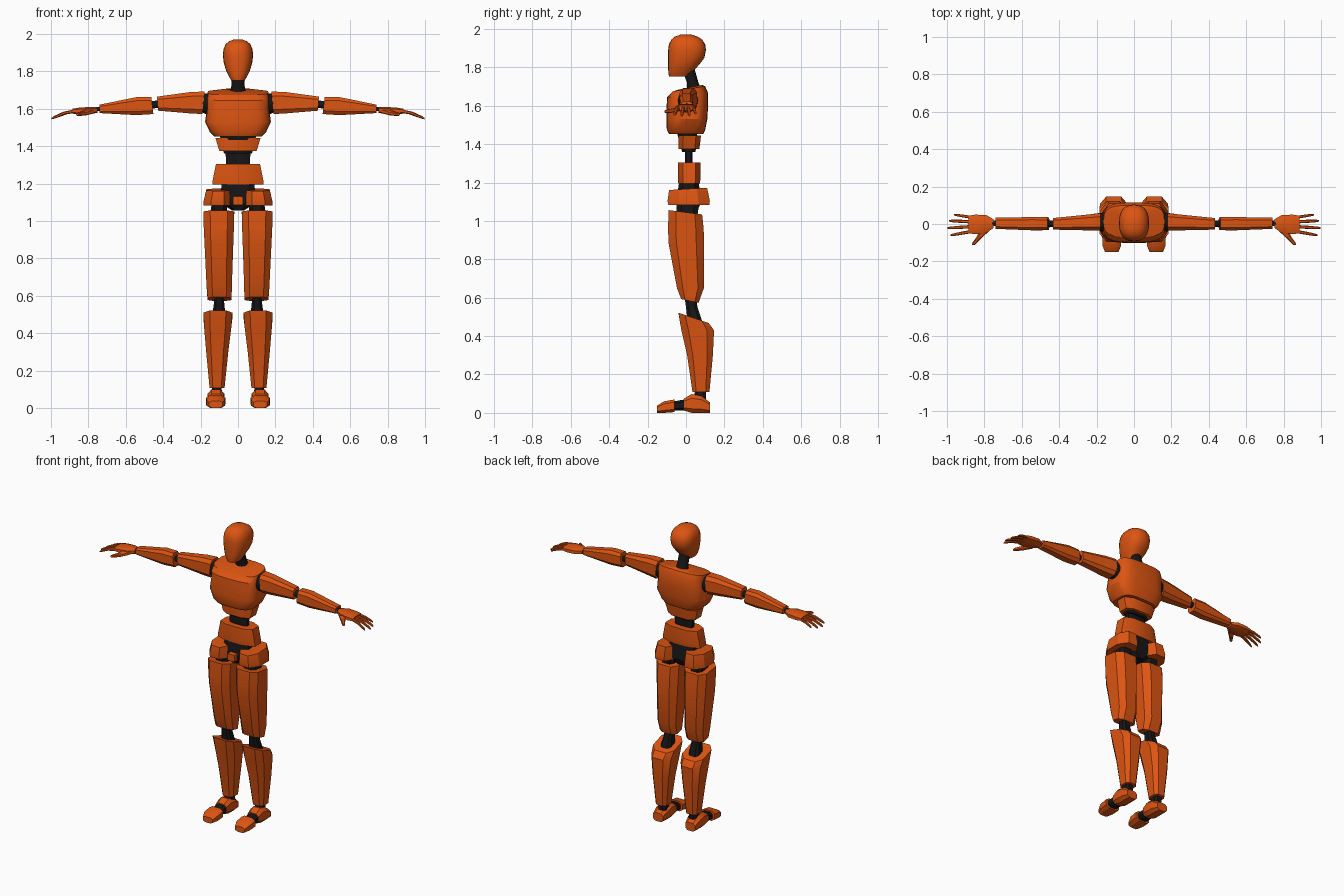
import bpy, bmesh, math


def material(name, rgb):
    m = bpy.data.materials.new(name)
    m.diffuse_color = (*rgb, 1)
    return m


ORANGE = material("orange shell", (0.72, 0.09, 0.006))
BLACK = material("black joint", (0.008, 0.008, 0.009))


def octagon(a0, a1, b0, b1, c):
    """Rectangle with chamfered corners."""
    p, q = (a1 - a0) * c, (b1 - b0) * c
    return [(a0 + p, b0), (a1 - p, b0), (a1, b0 + q), (a1, b1 - q),
            (a1 - p, b1), (a0 + p, b1), (a0, b1 - q), (a0, b0 + q)]


def rounded(a0, a1, b0, b1, power, n=24):
    """Superellipse filling the rectangle."""
    pts = []
    for i in range(n):
        t = 2 * math.pi * i / n
        c, s = math.cos(t), math.sin(t)
        u = math.copysign(abs(c) ** (2 / power), c)
        v = math.copysign(abs(s) ** (2 / power), s)
        pts.append(((a0 + a1) / 2 + u * (a1 - a0) / 2,
                    (b0 + b1) / 2 + v * (b1 - b0) / 2))
    return pts


def loft(name, axis, rings, mat=ORANGE, chamfer=0.22, power=None,
         mirror=False, angle=30):
    """Skin rings (position, a0, a1, b0, b1[, tilt along b]) along an axis."""
    bm = bmesh.new()
    loops = []
    for pos, a0, a1, b0, b1, *tilt in rings:
        pts = rounded(a0, a1, b0, b1, power) if power else octagon(a0, a1, b0, b1, chamfer)
        k = tilt[0] if tilt else 0
        loop = []
        for a, b in pts:
            p = pos + k * (b - (b0 + b1) / 2)
            co = {"x": (p, a, b), "y": (a, p, b), "z": (a, b, p)}[axis]
            loop.append(bm.verts.new(co))
        loops.append(loop)
    n = len(loops[0])
    for lo, hi in zip(loops, loops[1:]):
        for i in range(n):
            j = (i + 1) % n
            bm.faces.new((lo[i], lo[j], hi[j], hi[i]))
    bm.faces.new(loops[0])
    bm.faces.new(loops[-1])
    bmesh.ops.recalc_face_normals(bm, faces=bm.faces)
    for f in bm.faces:
        f.smooth = True
    me = bpy.data.meshes.new(name)
    bm.to_mesh(me)
    bm.free()
    me.set_sharp_from_angle(angle=math.radians(angle))
    me.materials.append(mat)
    ob = bpy.data.objects.new(name, me)
    bpy.context.collection.objects.link(ob)
    if mirror:
        ob.modifiers.new("Mirror", "MIRROR").use_mirror_merge = False
    return ob


# Head and neck
loft("head", "z", [
    (1.752, -.036, .036, -.088, .015), (1.775, -.05, .05, -.092, .04, .1),
    (1.81, -.066, .066, -.093, .072, .1), (1.85, -.077, .077, -.094, .096),
    (1.89, -.081, .081, -.093, .104), (1.92, -.077, .077, -.089, .1),
    (1.945, -.066, .066, -.076, .084), (1.96, -.05, .05, -.058, .06),
    (1.97, -.024, .024, -.03, .03)], power=2.4, angle=50)
loft("neck", "z", [(1.67, -.045, .045, .005, .085), (1.72, -.036, .036, .005, .065),
                   (1.79, -.034, .034, -.02, .045)], BLACK, power=2)

# Torso
loft("chest", "z", [
    (1.452, -.128, .128, -.088, .09), (1.475, -.15, .15, -.1, .1),
    (1.53, -.176, .176, -.102, .111), (1.60, -.166, .166, -.101, .115),
    (1.655, -.166, .166, -.098, .115, .1), (1.688, -.163, .163, -.07, .1, .16),
    (1.696, -.09, .09, -.04, .085, .2)], power=3.4)
loft("upper_belly", "z", [(1.375, -.1, .1, -.04, .07), (1.445, -.121, .121, -.04, .078)])
loft("lower_belly", "z", [(1.195, -.136, .136, -.04, .072), (1.215, -.136, .136, -.042, .075),
                          (1.305, -.118, .118, -.042, .075)])
loft("upper_spine", "z", [(1.36, -.075, .075, -.02, .05), (1.47, -.1, .1, -.05, .06)], BLACK)
loft("middle_spine", "z", [(1.28, -.062, .062, -.005, .035), (1.39, -.068, .068, -.005, .035)], BLACK)
loft("pelvis_core", "z", [(1.055, -.03, .03, -.03, .06), (1.1, -.1, .1, -.05, .08),
                          (1.21, -.085, .085, -.035, .065)], BLACK)
loft("pelvis_front", "y", [(-.075, -.026, .026, 1.085, 1.13), (-.02, -.03, .03, 1.08, 1.135)], chamfer=.1)

# Hips and legs
loft("hip_shell", "z", [(1.083, .035, .184, -.092, .122), (1.105, .035, .184, -.096, .124),
                        (1.167, .04, .169, -.088, .11, .06)], mirror=True, chamfer=.27)
loft("hip_joint", "z", [(1.03, .06, .15, -.05, .06), (1.1, .06, .14, -.05, .07)], BLACK, mirror=True)
loft("thigh", "z", [
    (.583, .034, .163, -.025, .065, -.22), (.65, .033, .168, -.047, .093),
    (.88, .025, .179, -.09, .094), (.96, .022, .183, -.094, .092),
    (1.045, .02, .185, -.09, .084, -.13)], mirror=True)
loft("knee_joint", "z", [(.46, .065, .145, .01, .09), (.55, .072, .13, .0, .06),
                         (.62, .082, .122, -.01, .05)], BLACK, mirror=True)
loft("shin", "z", [
    (.108, .072, .152, .034, .122), (.3, .052, .17, .006, .14),
    (.43, .036, .181, -.024, .146), (.495, .03, .185, -.04, .118, -.34)], mirror=True)
loft("ankle_joint", "z", [(.06, .08, .145, .035, .105), (.125, .092, .136, .05, .105)],
     BLACK, mirror=True)

# Feet
loft("heel", "y", [(-.01, .078, .158, .012, .075), (.03, .073, .163, .0, .098),
                   (.08, .072, .164, .0, .088), (.125, .082, .156, .0, .055)], mirror=True)
loft("foot_arch", "y", [(-.09, .082, .156, .012, .055), (.02, .084, .154, .014, .075)],
     BLACK, mirror=True)
loft("toe_cap", "y", [(-.15, .083, .155, .0, .038), (-.115, .069, .169, .0, .06),
                      (-.06, .068, .17, .004, .07)], mirror=True)

# Arms
loft("shoulder_joint", "x", [(.14, -.045, .065, 1.565, 1.685), (.172, -.04, .06, 1.572, 1.682),
                             (.215, -.025, .045, 1.59, 1.67)], BLACK, mirror=True, power=2)
loft("upper_arm", "x", [
    (.184, -.034, .058, 1.572, 1.692, -.1), (.25, -.034, .05, 1.575, 1.69),
    (.43, -.03, .032, 1.59, 1.665, .08)], mirror=True, chamfer=.2)
loft("elbow_joint", "x", [(.42, -.015, .018, 1.605, 1.645), (.475, -.015, .018, 1.6, 1.64)],
     BLACK, mirror=True, power=2)
loft("forearm", "x", [
    (.458, -.033, .036, 1.572, 1.662, .12), (.54, -.034, .037, 1.566, 1.663),
    (.74, -.026, .034, 1.577, 1.622)], mirror=True, chamfer=.2)
loft("wrist_joint", "x", [(.73, -.012, .018, 1.59, 1.612), (.765, -.012, .018, 1.588, 1.608)],
     BLACK, mirror=True, power=2)

# Hands
loft("palm", "x", [(.752, -.022, .026, 1.578, 1.608), (.79, -.048, .048, 1.572, 1.61),
                   (.85, -.054, .05, 1.57, 1.606), (.885, -.05, .044, 1.574, 1.6)], mirror=True)


def digit(name, base, tip, w, sag):
    """Tapering finger that bends down towards its tip."""
    rings = []
    for t, k in ((0, 1), (.5, .95), (.9, .75), (1, .45)):
        x, y, z = (p + (q - p) * t for p, q in zip(base, tip))
        z += sag * 4 * t * (1 - t)
        rings.append((x, y - w * k, y + w * k, z - w * k, z + w * k))
    loft(name, "x", rings, mirror=True)


digit("little_finger", (.87, .036, 1.586), (.962, .05, 1.558), .008, .006)
digit("ring_finger", (.87, .012, 1.588), (.988, .017, 1.549), .009, .008)
digit("middle_finger", (.87, -.014, 1.588), (.998, -.022, 1.547), .009, .008)
digit("index_finger", (.87, -.04, 1.588), (.98, -.06, 1.552), .009, .008)

# Thumb runs forward from the palm
loft("thumb", "y", [(-.112, .852, .866, 1.564, 1.576), (-.1, .84, .864, 1.562, 1.58),
                    (-.07, .81, .842, 1.564, 1.586), (-.035, .77, .825, 1.572, 1.6)], mirror=True)
